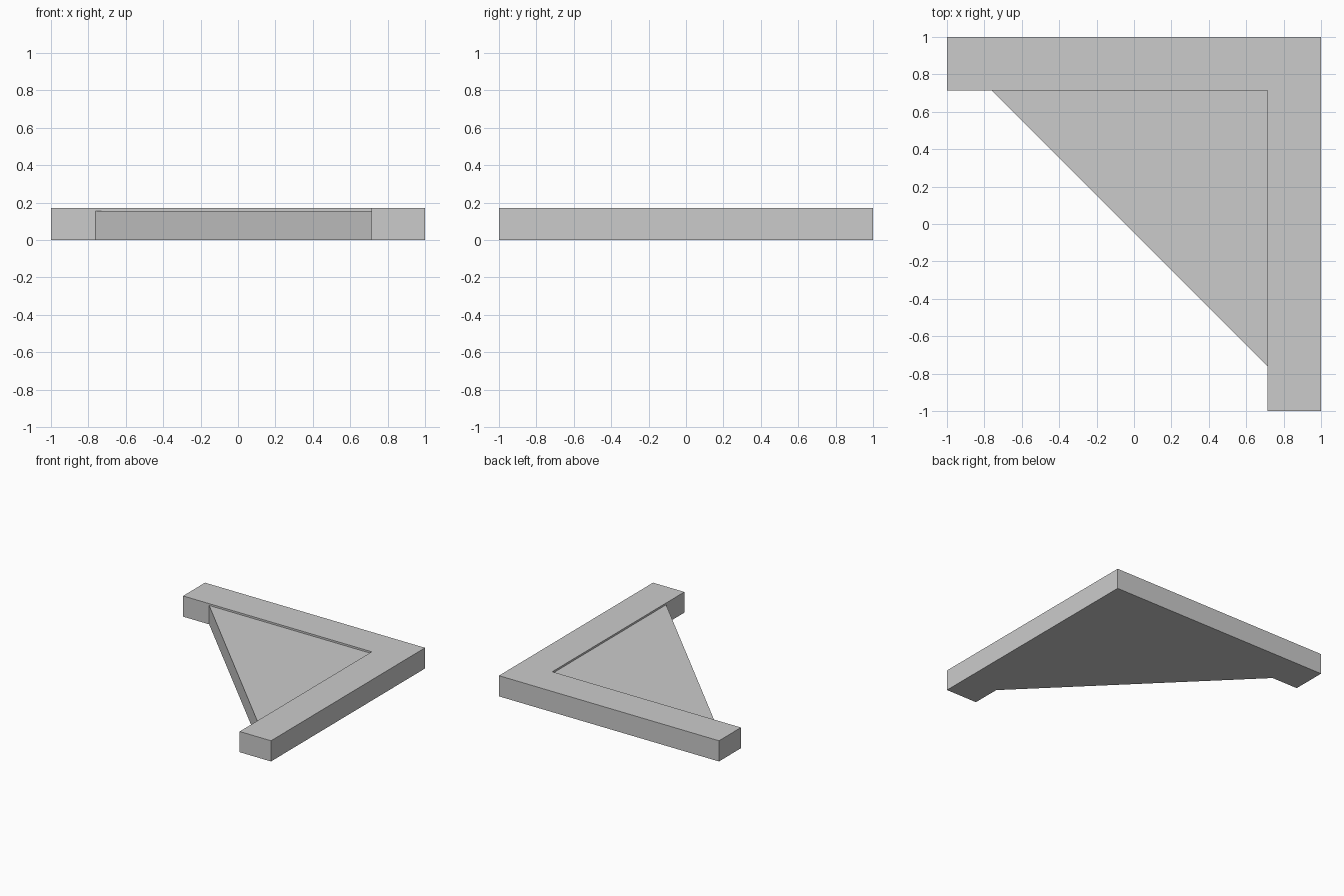
import bpy, bmesh

if "Cube" in bpy.data.objects:
    bpy.data.objects.remove(bpy.data.objects["Cube"])


def prism(name, outline, height):
    """Extrude a flat outline up from the ground."""
    bm = bmesh.new()
    face = bm.faces.new([bm.verts.new((x, y, 0)) for x, y in outline])
    top = bmesh.ops.extrude_face_region(bm, geom=[face], use_keep_orig=True)
    verts = [v for v in top["geom"] if isinstance(v, bmesh.types.BMVert)]
    bmesh.ops.translate(bm, vec=(0, 0, height), verts=verts)
    bmesh.ops.recalc_face_normals(bm, faces=bm.faces)
    mesh = bpy.data.meshes.new(name)
    bm.to_mesh(mesh)
    bm.free()
    obj = bpy.data.objects.new(name, mesh)
    bpy.context.collection.objects.link(obj)
    return obj


INNER = 0.715   # inner faces of both arms
TIP = -0.763    # where the diagonal meets the arms

# L-shaped border
prism("corner_frame", [(-1, 1), (-1, INNER), (INNER, INNER),
                       (INNER, -1), (1, -1), (1, 1)], 0.17)

# Slightly lower triangular infill
prism("triangle_panel", [(TIP, INNER), (INNER, TIP), (INNER, INNER)], 0.155)
